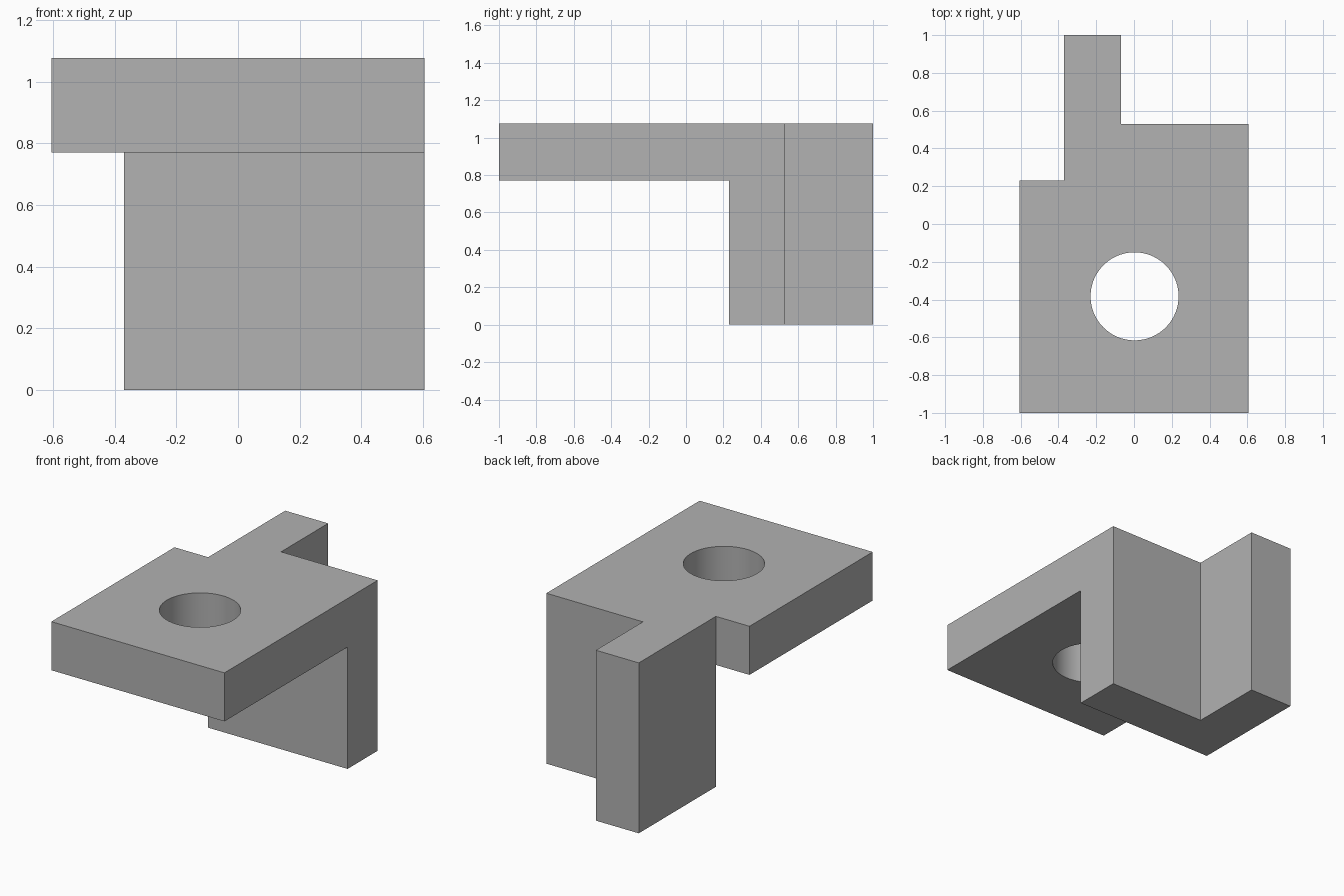
import bpy
import bmesh
import math

if "Cube" in bpy.data.objects:
    bpy.data.objects.remove(bpy.data.objects["Cube"], do_unlink=True)

grey = bpy.data.materials.new("plain grey")
grey.use_nodes = True
colour = (0.445, 0.445, 0.445, 1)
grey.diffuse_color = colour
grey.node_tree.nodes["Principled BSDF"].inputs["Base Color"].default_value = colour


def prism(name, outline, bottom, top):
    """Extrude a flat outline upward into a closed solid."""
    bm = bmesh.new()
    face = bm.faces.new([bm.verts.new((x, y, bottom)) for x, y in outline])
    raised = bmesh.ops.extrude_face_region(bm, geom=[face])["geom"]
    verts = [v for v in raised if isinstance(v, bmesh.types.BMVert)]
    bmesh.ops.translate(bm, verts=verts, vec=(0, 0, top - bottom))
    bmesh.ops.recalc_face_normals(bm, faces=bm.faces)
    mesh = bpy.data.meshes.new(name)
    bm.to_mesh(mesh)
    bm.free()
    mesh.materials.append(grey)
    obj = bpy.data.objects.new(name, mesh)
    bpy.context.collection.objects.link(obj)
    return obj


side, front, back = 0.605, -1.0, 1.0
wall_left, rib_right = -0.37, -0.07
wall_front, wall_back = 0.23, 0.53
plate_bottom, height = 0.77, 1.077

# L-shaped upright: cross wall with a rib running to the back
upright_outline = [(wall_left, wall_front), (side, wall_front), (side, wall_back),
                   (rib_right, wall_back), (rib_right, back), (wall_left, back)]
bracket = prism("bracket", upright_outline, 0, height)

# Overhanging plate, fused to the upright
plate_outline = [(-side, front), (side, front), (side, wall_front), (-side, wall_front)]
plate = prism("plate_joiner", plate_outline, plate_bottom, height)

# Round through hole in the plate
bpy.ops.mesh.primitive_cylinder_add(vertices=96, radius=0.233, depth=1,
                                    location=(0.003, -0.383, height))
hole = bpy.context.object
hole.name = "hole_cutter"
hole.data.materials.append(grey)

for tool, operation in ((plate, "UNION"), (hole, "DIFFERENCE")):
    mod = bracket.modifiers.new(tool.name, "BOOLEAN")
    mod.object = tool
    mod.operation = operation
    mod.solver = "EXACT"
    bpy.ops.object.select_all(action="DESELECT")
    bracket.select_set(True)
    bpy.context.view_layer.objects.active = bracket
    bpy.ops.object.modifier_apply(modifier=mod.name)
    bpy.data.objects.remove(tool, do_unlink=True)

# Merge coplanar faces, then smooth only the bore
bm = bmesh.new()
bm.from_mesh(bracket.data)
bmesh.ops.remove_doubles(bm, verts=bm.verts, dist=0.0001)
bmesh.ops.recalc_face_normals(bm, faces=bm.faces)
bm.to_mesh(bracket.data)
bm.free()
bpy.ops.object.shade_smooth_by_angle(angle=math.radians(30))
